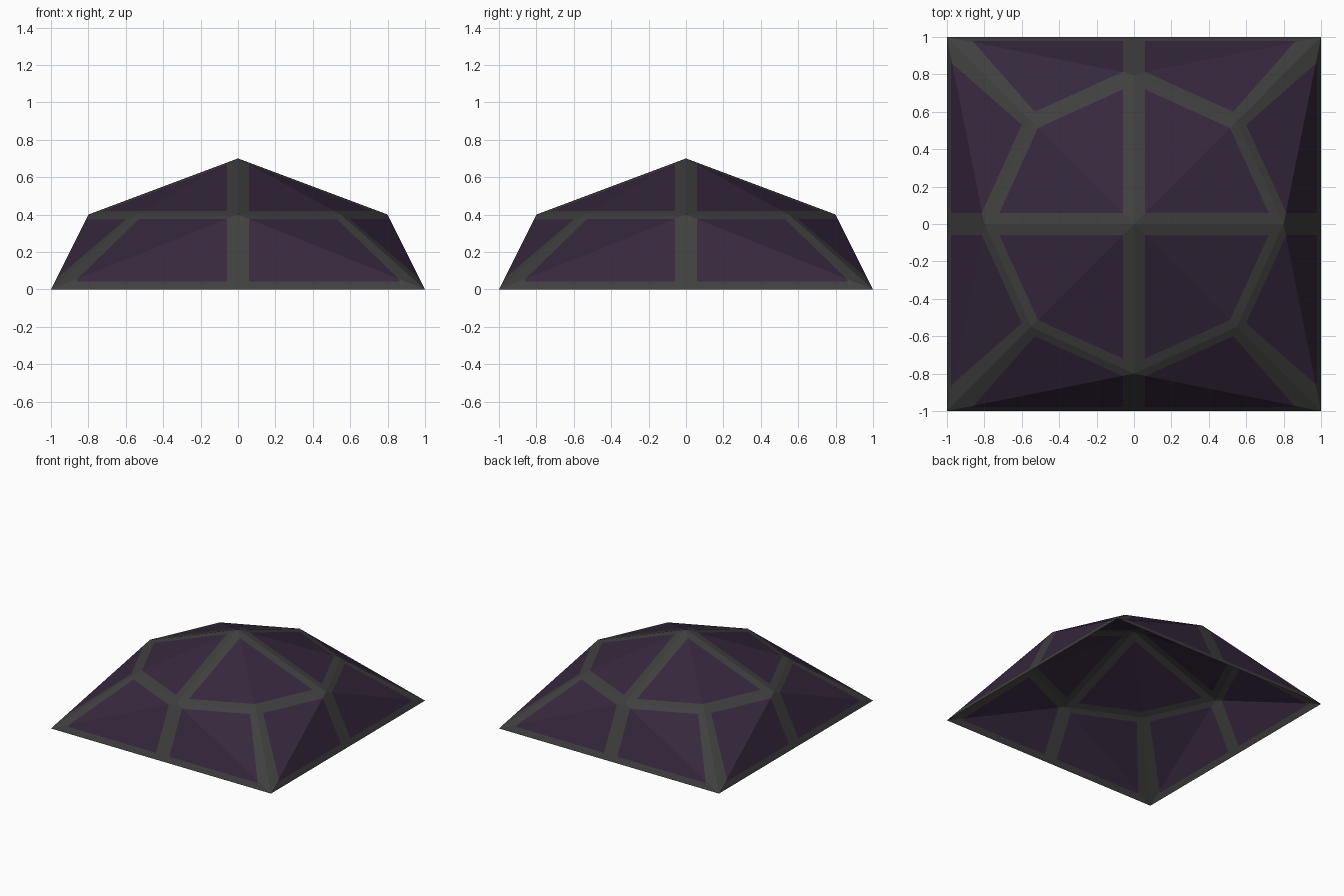
import bpy, bmesh, math
from mathutils import Vector, Matrix

if "Cube" in bpy.data.objects:
    bpy.data.objects.remove(bpy.data.objects["Cube"])


def flat_colour(name, rgb):
    m = bpy.data.materials.new(name)
    m.diffuse_color = (*rgb, 1)
    m.use_nodes = True
    m.node_tree.nodes["Principled BSDF"].inputs["Base Color"].default_value = m.diffuse_color
    return m


RIB = 0.06                        # half width of the ribs along the axes
RIM, LOW, HIGH = 0.043, 0.375, 0.42   # rim top, ring band bottom and top


def corner_half(z):               # corner rib, measured as |x - y|
    return 0.122 - 0.14 * z


# One quarter of the open faceted dome
apex, corner, knee = (0, 0, 0.7), (1, 1, 0), (0.55, 0.55, 0.4)
side_x, side_y = (0.8, 0, 0.4), (0, 0.8, 0.4)
mid_x, mid_y = (1, 0, 0), (0, 1, 0)
bm = bmesh.new()
v = {p: bm.verts.new(p) for p in
     (apex, corner, knee, side_x, side_y, mid_x, mid_y)}
for tri in ((apex, side_x, knee), (apex, knee, side_y),
            (side_x, corner, knee), (knee, corner, side_y),
            (side_x, mid_x, corner), (side_y, corner, mid_y)):
    bm.faces.new([v[p] for p in tri])


# Cut the rib outlines into the faces
def cut(point, normal):
    geom = bm.verts[:] + bm.edges[:] + bm.faces[:]
    bmesh.ops.bisect_plane(bm, geom=geom, dist=1e-5, plane_co=point,
                           plane_no=Vector(normal).normalized())


cut((RIB, 0, 0), (1, 0, 0))
cut((0, RIB, 0), (0, 1, 0))
for z in (RIM, LOW, HIGH):
    cut((0, 0, z), (0, 0, 1))
cut((corner_half(0), 0, 0), (1, -1, 0.14))
cut((0, corner_half(0), 0), (-1, 1, 0.14))

# Ribs, ring and rim are grey, the rest are purple panels
for f in bm.faces:
    c = f.calc_center_median()
    rib = (c.x < RIB or c.y < RIB or c.z < RIM or LOW < c.z < HIGH
           or (c.z < LOW and abs(c.x - c.y) < corner_half(c.z)))
    f.material_index = 1 if rib else 0

# Repeat the quarter around the centre
quarter = bm.verts[:] + bm.edges[:] + bm.faces[:]
for i in range(1, 4):
    new = bmesh.ops.duplicate(bm, geom=quarter)["geom"]
    bmesh.ops.rotate(bm, verts=[g for g in new if isinstance(g, bmesh.types.BMVert)],
                     matrix=Matrix.Rotation(i * math.pi / 2, 3, 'Z'))
bmesh.ops.remove_doubles(bm, verts=bm.verts[:], dist=1e-4)
bmesh.ops.recalc_face_normals(bm, faces=bm.faces[:])
if sum(f.normal.z * f.calc_area() for f in bm.faces) < 0:
    bmesh.ops.reverse_faces(bm, faces=bm.faces[:])

mesh = bpy.data.meshes.new("dome_shell")
bm.to_mesh(mesh)
bm.free()
mesh.materials.append(flat_colour("dark purple panel", (0.036, 0.021, 0.046)))
mesh.materials.append(flat_colour("dark grey frame", (0.050, 0.050, 0.049)))
dome = bpy.data.objects.new("dome_shell", mesh)
bpy.context.collection.objects.link(dome)
